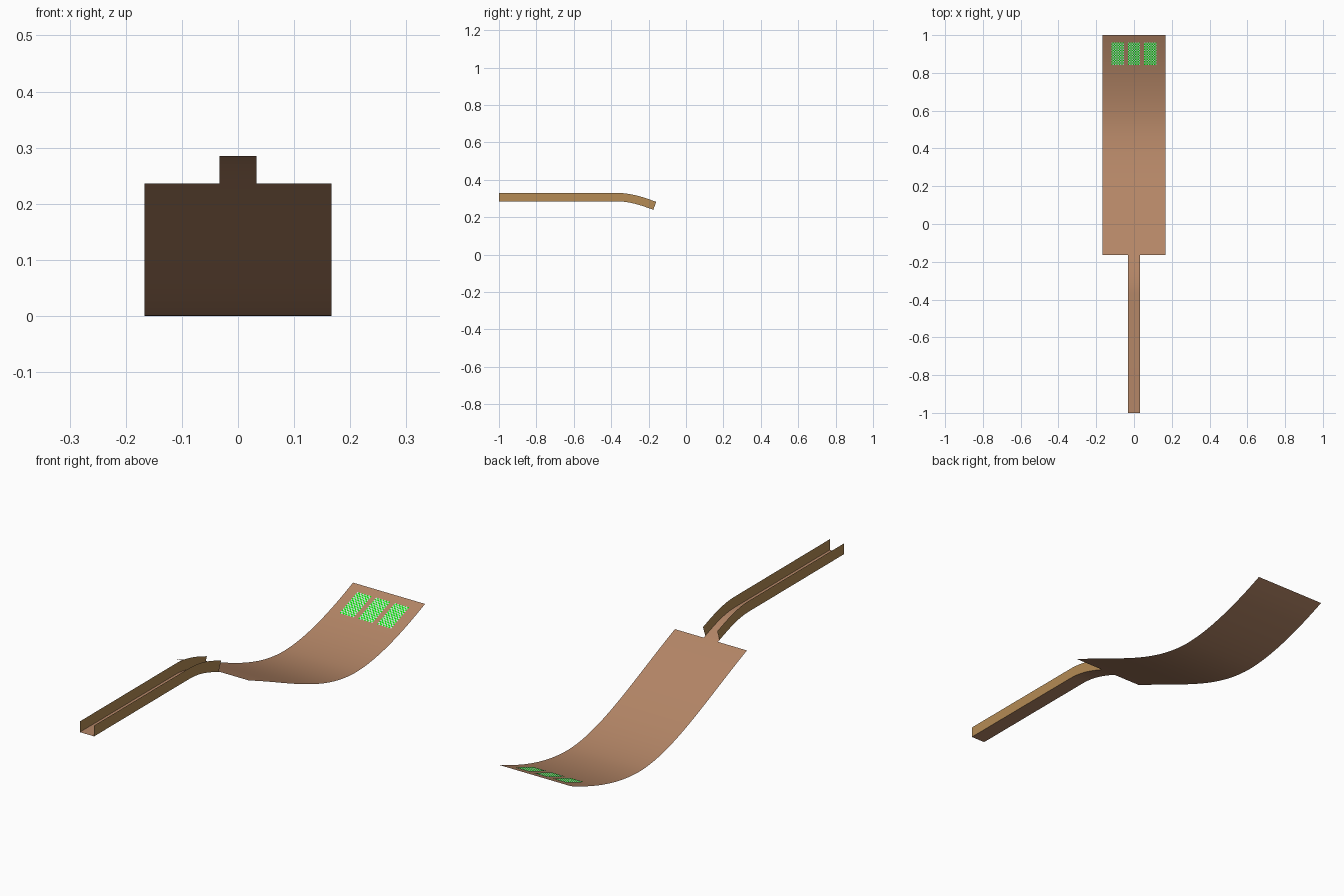
import bpy, bmesh
from mathutils import Vector
from mathutils.geometry import interpolate_bezier

if "Cube" in bpy.data.objects:
    bpy.data.objects.remove(bpy.data.objects["Cube"])


def material(name, colour):
    m = bpy.data.materials.new(name)
    m.use_nodes = True
    m.diffuse_color = (*colour, 1)
    m.node_tree.nodes["Principled BSDF"].inputs["Base Color"].default_value = (*colour, 1)
    return m


BROWN = material("warm brown", (0.46, 0.24, 0.135))
TAN = material("golden tan", (0.46, 0.26, 0.09))
GREEN = material("bright green", (0.0, 1.0, 0.0))
GREY = material("pale grey", (0.7, 0.75, 0.75))


def bezier(*points, steps=16):
    a, b, c, d = (Vector((0, y, z)) for y, z in points)
    return interpolate_bezier(a, b, c, d, steps + 1)


def normals(path):
    """Upward unit normal at each path point."""
    result = []
    for i in range(len(path)):
        t = path[min(i + 1, len(path) - 1)] - path[max(i - 1, 0)]
        result.append(Vector((0, -t.z, t.y)).normalized())
    return result


def strip(name, lines, mats, rule=lambda i, j: 0):
    """Skin between neighbouring lines of points."""
    bm = bmesh.new()
    rows = [[bm.verts.new(p) for p in line] for line in lines]
    for j in range(len(rows) - 1):
        for i in range(len(rows[0]) - 1):
            a, b = rows[j], rows[j + 1]
            f = bm.faces.new((a[i], b[i], b[i + 1], a[i + 1]))
            f.material_index = rule(i, j)
    mesh = bpy.data.meshes.new(name)
    bm.to_mesh(mesh)
    bm.free()
    for m in mats:
        mesh.materials.append(m)
    ob = bpy.data.objects.new(name, mesh)
    bpy.context.collection.objects.link(ob)
    bpy.ops.object.select_all(action="DESELECT")
    ob.select_set(True)
    bpy.context.view_layer.objects.active = ob
    bpy.ops.object.shade_smooth_by_angle()
    return ob


def shifted(path, x):
    return [p + Vector((x, 0, 0)) for p in path]


# Side profile: level lead-in, downward bend, then a dip and rise
channel = [Vector((0, -1, 0.285))] + bezier((-0.37, 0.285), (-0.30, 0.285), (-0.24, 0.264), (-0.175, 0.24))
ramp = bezier((-0.165, 0.236), (0.1, 0.13), (0.32, 0.003), (0.54, 0), steps=24)
ramp += bezier((0.54, 0), (0.69, 0), (0.85, 0.05), (1, 0.112))[1:]

# Narrow channel floor, joined to the wide ramp
floor = channel + ramp[:1]
strip("channel_floor", [shifted(floor, -0.033), shifted(floor, 0.033)], [BROWN])
strip("wide_ramp", [shifted(ramp, -0.167), shifted(ramp, 0.167)], [BROWN])

# Thin upright side walls
rim = [p + n * 0.045 for p, n in zip(channel, normals(channel))]
strip("left_wall", [shifted(channel, 0.033), shifted(rim, 0.033)], [TAN])
strip("right_wall", [shifted(rim, -0.033), shifted(channel, -0.033)], [TAN])

# Three speckled pads near the far end
near, far = Vector((0, 0.843, 0.0565)), Vector((0, 0.962, 0.0995))
line = [near.lerp(far, i / 18) for i in range(19)]
for side, x in (("right", -0.087), ("middle", 0), ("left", 0.087)):
    lines = [shifted(line, x + 0.066 * (j / 10 - 0.5)) for j in range(11)]
    strip(side + "_pad", lines, [GREEN, GREY], lambda i, j: (i + j) % 2)
